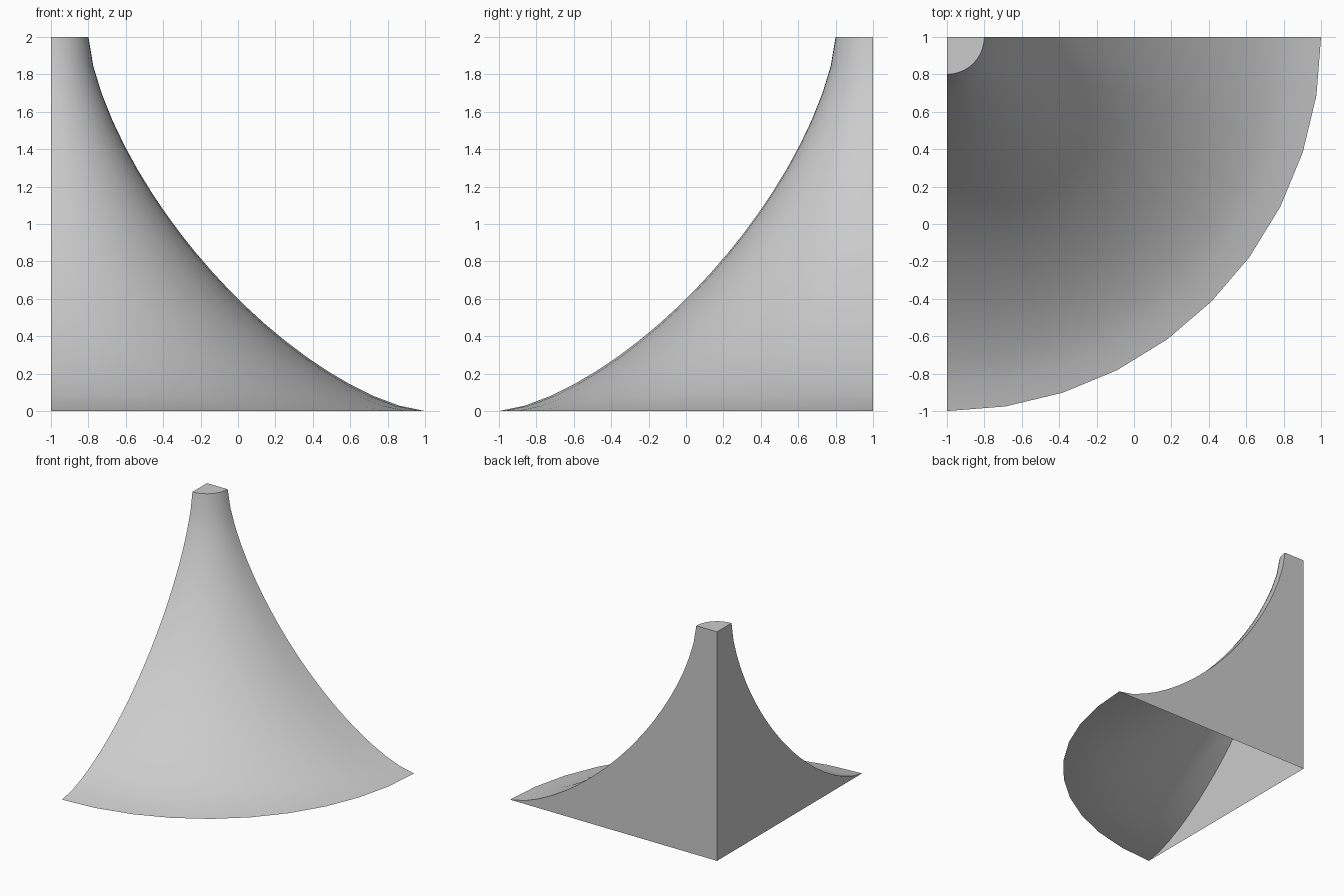
import bpy
import bmesh
from math import cos, sin, pi, radians
from mathutils import Vector

cube = bpy.data.objects.get("Cube")
if cube:
    bpy.data.objects.remove(cube, do_unlink=True)

HEIGHT, NECK, BASE = 2.0, 0.2, 2.0   # height, top radius, bottom radius
RINGS, SIDES, POWER = 20, 10, 1.5
AXIS = Vector((-1, 1, 0))            # corner the quarter flare turns around


def flare_profile():
    """Superellipse curve from the neck down to the rim, as (radius, z)."""
    for i in range(RINGS + 1):
        a = i / RINGS * pi / 2
        c, s = max(cos(a), 0), sin(a)
        k = (c ** POWER + s ** POWER) ** (-1 / POWER)
        yield BASE - (BASE - NECK) * c * k, HEIGHT * (1 - s * k)


# Material
grey = bpy.data.materials.new("light grey")
grey.use_nodes = True
colour = (0.6, 0.6, 0.6, 1)
grey.diffuse_color = colour
grey.node_tree.nodes["Principled BSDF"].inputs["Base Color"].default_value = colour

# Flared skin: the profile swept through a quarter turn
bm = bmesh.new()
profile = list(flare_profile())
columns = []
for j in range(SIDES + 1):
    turn = -j / SIDES * pi / 2
    columns.append([bm.verts.new(AXIS + Vector((r * cos(turn), r * sin(turn), z)))
                    for r, z in profile])
for a, b in zip(columns, columns[1:]):
    for i in range(RINGS):
        bm.faces.new((a[i], a[i + 1], b[i + 1], b[i]))

# Two flat walls and the small top cap; the underside stays open
foot = bm.verts.new(AXIS)
peak = bm.verts.new(AXIS + Vector((0, 0, HEIGHT)))
bm.faces.new([foot, peak] + columns[0])
bm.faces.new([foot, peak] + columns[-1])
bm.faces.new([peak] + [column[0] for column in columns])
bmesh.ops.recalc_face_normals(bm, faces=bm.faces)
cap = max(bm.faces, key=lambda f: f.calc_center_median().z)
if cap.normal.z < 0:
    bmesh.ops.reverse_faces(bm, faces=bm.faces)

mesh = bpy.data.meshes.new("quarter_flare")
bm.to_mesh(mesh)
bm.free()
mesh.materials.append(grey)
flare = bpy.data.objects.new("quarter_flare", mesh)
bpy.context.collection.objects.link(flare)

# Smooth the skin, keep the wall and cap edges sharp
bpy.ops.object.select_all(action='DESELECT')
flare.select_set(True)
bpy.context.view_layer.objects.active = flare
bpy.ops.object.shade_smooth_by_angle(angle=radians(30))
